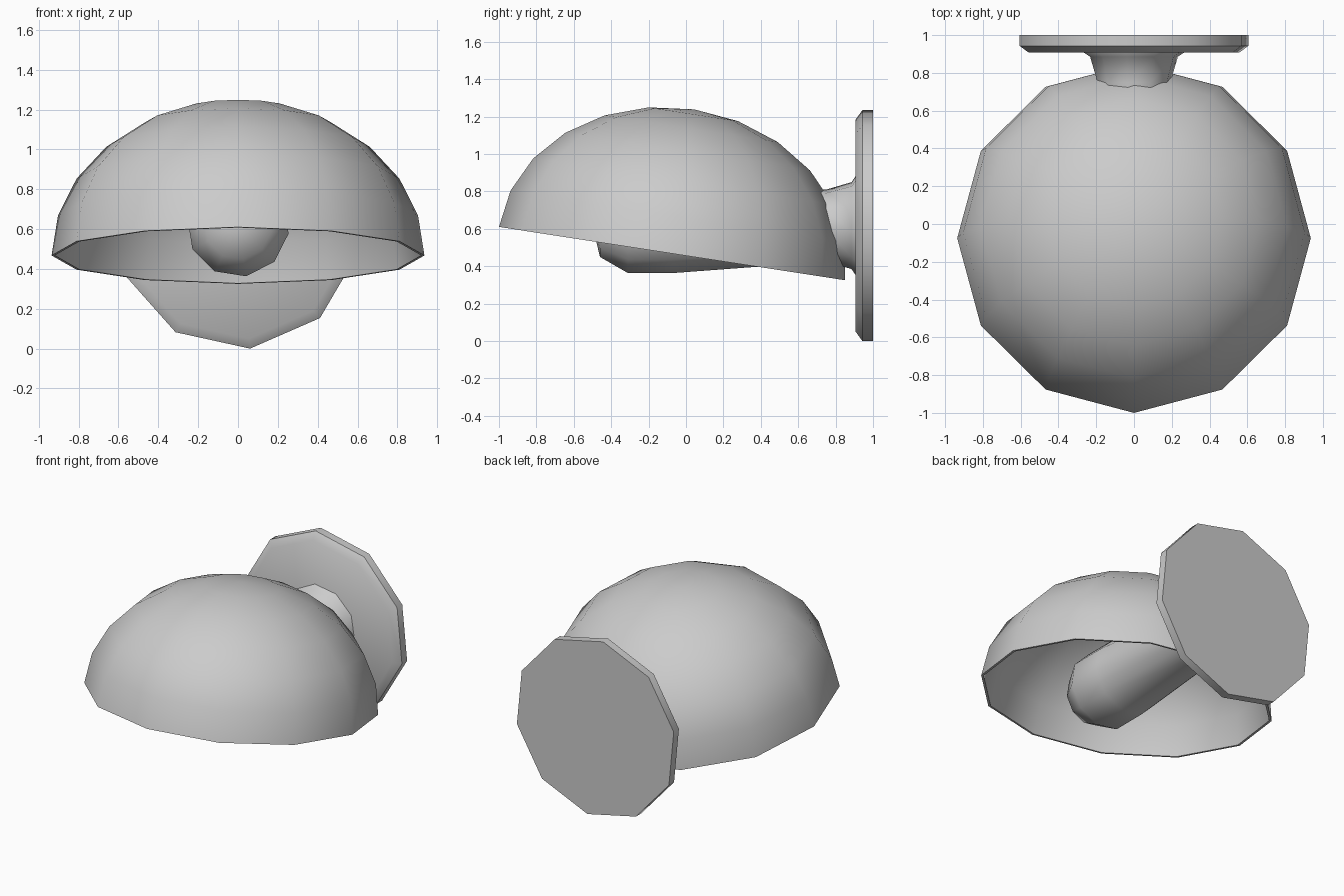
import bpy, bmesh, math
from mathutils import Matrix, Vector

if "Cube" in bpy.data.objects:
    bpy.data.objects.remove(bpy.data.objects["Cube"])


def lathe(name, profile, sides, offset, matrix, smooth):
    """Revolve (radius, height) points around local z; radius 0 gives a pole."""
    bm = bmesh.new()
    rings = []
    for r, h in profile:
        if r == 0:
            rings.append([bm.verts.new((0, 0, h))] * sides)
        else:
            angles = [math.radians(offset + 360 * i / sides) for i in range(sides)]
            rings.append([bm.verts.new((r * math.cos(a), r * math.sin(a), h)) for a in angles])
    for a, b in zip(rings, rings[1:]):
        for i in range(sides):
            j = (i + 1) % sides
            bm.faces.new(list(dict.fromkeys((a[i], a[j], b[j], b[i]))))
    bm.transform(matrix)
    bmesh.ops.recalc_face_normals(bm, faces=bm.faces)
    mesh = bpy.data.meshes.new(name)
    bm.to_mesh(mesh)
    bm.free()
    ob = bpy.data.objects.new(name, mesh)
    bpy.context.collection.objects.link(ob)
    bpy.ops.object.select_all(action='DESELECT')
    ob.select_set(True)
    bpy.context.view_layer.objects.active = ob
    bpy.ops.object.shade_smooth_by_angle(angle=math.radians(smooth))
    return ob


def dome(radius, height, steps=6):
    pts = [(radius * math.cos(math.pi / 2 * i / steps),
            height * math.sin(math.pi / 2 * i / steps)) for i in range(steps)]
    return pts + [(0, height)]


# Thin tilted lampshade: outer shell down to the rim, then back up inside
outer = dome(0.936, 0.78)
inner = dome(0.92, 0.764)
shade_matrix = Matrix.Translation((0, -0.075, 0.4675)) @ Matrix.Rotation(math.radians(-8.76), 4, 'X')
lathe("lampshade", outer[::-1] + inner, 12, 0, shade_matrix, 50)

# Wall parts turn around the y axis: local height becomes world y
wall_matrix = Matrix(((1, 0, 0, 0), (0, 0, 1, 0), (0, 1, 0, 0.617), (0, 0, 0, 1)))

# Wall plate with chamfered front edge
lathe("wall_plate", [(0, 1.0), (0.62, 1.0), (0.62, 0.943), (0.57, 0.907), (0, 0.907)],
      10, -84.4, wall_matrix, 50)

# Flared neck running into the bulb
lathe("neck_and_bulb",
      [(0, 0.92), (0.27, 0.92), (0.268, 0.907), (0.235, 0.885), (0.195, 0.75),
       (0.257, -0.07), (0.257, -0.31), (0.17, -0.46), (0, -0.5)],
      10, -81, wall_matrix, 50)
